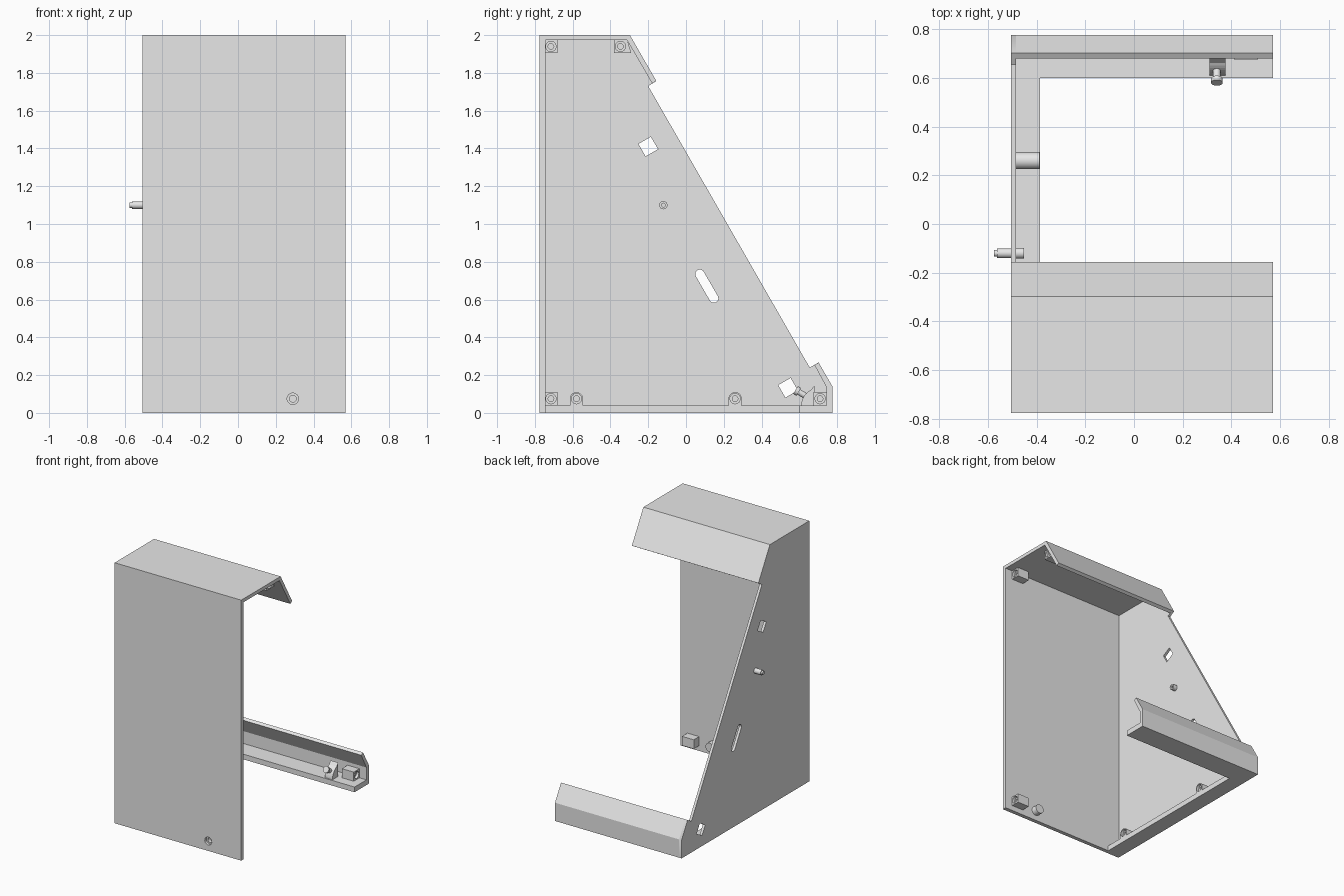
import bpy, bmesh, math
from mathutils import Vector

cube = bpy.data.objects.get("Cube")
if cube:
    bpy.data.objects.remove(cube, do_unlink=True)

grey = bpy.data.materials.new("plain grey")
grey.use_nodes = True
grey.diffuse_color = (0.8, 0.8, 0.8, 1)
grey.node_tree.nodes["Principled BSDF"].inputs["Base Color"].default_value = (0.8, 0.8, 0.8, 1)

X_OUT, X_IN, X_END = -0.505, -0.485, 0.57   # closed side, its inner face, open end
SLOPE = Vector((0.5, -0.866))               # direction of the slanted side in (y, z)
NORMAL = Vector((0.866, 0.5))


def finish(name, bm):
    bmesh.ops.recalc_face_normals(bm, faces=bm.faces)
    me = bpy.data.meshes.new(name)
    bm.to_mesh(me)
    bm.free()
    me.materials.append(grey)
    ob = bpy.data.objects.new(name, me)
    bpy.context.collection.objects.link(ob)
    return ob


def extrude(name, profile, x0, x1):
    """Extrude a (y, z) outline along x."""
    bm = bmesh.new()
    face = bm.faces.new([bm.verts.new((x0, p[0], p[1])) for p in profile])
    new = bmesh.ops.extrude_face_region(bm, geom=[face])["geom"]
    moved = [v for v in new if isinstance(v, bmesh.types.BMVert)]
    bmesh.ops.translate(bm, verts=moved, vec=(x1 - x0, 0, 0))
    return finish(name, bm)


def rod(name, start, end, radius, sides=24):
    a, b = Vector(start), Vector(end)
    bm = bmesh.new()
    bmesh.ops.create_cone(bm, cap_ends=True, segments=sides, radius1=radius,
                          radius2=radius, depth=(b - a).length)
    bm.transform((b - a).to_track_quat("Z", "Y").to_matrix().to_4x4())
    bmesh.ops.translate(bm, verts=bm.verts, vec=(a + b) / 2)
    ob = finish(name, bm)
    smooth(ob)
    return ob


def smooth(ob):
    bpy.ops.object.select_all(action="DESELECT")
    ob.select_set(True)
    bpy.context.view_layer.objects.active = ob
    bpy.ops.object.shade_smooth_by_angle(angle=math.radians(35))


def cut(ob, cutter):
    cutter.hide_render = True
    mod = ob.modifiers.new("cut", "BOOLEAN")
    mod.operation, mod.solver, mod.object = "DIFFERENCE", "EXACT", cutter
    bpy.context.view_layer.objects.active = ob
    bpy.ops.object.modifier_apply(modifier=mod.name)
    bpy.data.objects.remove(cutter, do_unlink=True)


def arc(cy, cz, r, a0, a1, n=10):
    steps = [math.radians(a0 + (a1 - a0) * i / n) for i in range(n + 1)]
    return [(cy + r * math.cos(t), cz + r * math.sin(t)) for t in steps]


# Closed side panel with the slanted edge stepped in between the two lips
side = extrude("side_panel", [
    (-0.775, 0), (0.775, 0), (0.775, 0.14), (0.702, 0.267), (0.655, 0.24),
    (-0.2, 1.73), (-0.157, 1.757), (-0.297, 2), (-0.775, 2)], X_OUT, X_IN)

# Two tilted square windows
for y, z in ((-0.2, 1.41), (0.54, 0.133)):
    c = Vector((y, z))
    corners = [c + 0.038 * (SLOPE * a + NORMAL * b)
               for a, b in ((-1, -1), (1, -1), (1, 1), (-1, 1))]
    cut(side, extrude("window_cutter", corners, -0.6, -0.4))

# Tilted round-ended slot
cut(side, extrude("slot_cutter",
                  arc(0.073, 0.735, 0.024, 30, 210) + arc(0.147, 0.607, 0.024, 210, 390),
                  -0.6, -0.4))
smooth(side)

# Front, roof and upper lip as one folded sheet
shell = extrude("front_roof_shell", [
    (-0.775, 0), (-0.745, 0), (-0.745, 1.973), (-0.312, 1.973), (-0.179, 1.744),
    (-0.157, 1.757), (-0.297, 2), (-0.775, 2)], X_IN, X_END)

# Stepped screw hole in the front
HOLE = Vector((0.29, 0, 0.075))
screw_boss = rod("front_screw_boss", HOLE + Vector((0, -0.746, 0)),
                 HOLE + Vector((0, -0.70, 0)), 0.035)
for r, depth in ((0.03, 0.02), (0.018, 0.05)):
    for part in (shell, screw_boss):
        cut(part, rod("screw_cutter", HOLE + Vector((0, -0.8, 0)),
                      HOLE + Vector((0, -0.775 + depth, 0)), r))
for part in (shell, screw_boss):
    smooth(part)

# Back bar with its lip, and the floor strip along the closed side
extrude("back_bar", [
    (0.6, 0), (0.775, 0), (0.775, 0.14), (0.702, 0.267), (0.68, 0.254),
    (0.744, 0.135), (0.744, 0.04), (0.6, 0.04)], X_IN, X_END)
extrude("floor_strip", [(-0.745, 0), (0.6, 0), (0.6, 0.04), (-0.745, 0.04)], X_IN, -0.385)


# Screw bosses with a stepped bore facing the open side
def boss(name, outline, y, z, x0, x1):
    ob = extrude(name, outline, x0, x1)
    for r, depth in ((0.027, 0.02), (0.015, 0.08)):
        cut(ob, rod("bore_cutter", (x1 + 0.05, y, z), (x1 - depth, y, z), r))
    smooth(ob)


for name, y in (("floor_boss_front", -0.58), ("floor_boss_back", 0.26)):
    boss(name, [(y - 0.035, 0.03), (y + 0.035, 0.03)] + arc(y, 0.075, 0.035, 0, 180),
         y, 0.075, X_IN, -0.387)

# Corner bosses: each is a block reaching into its neighbouring walls
for name, y, z, y0, y1, z0, z1 in (
        ("lower_front_boss", -0.715, 0.075, -0.75, -0.68, 0.04, 0.11),
        ("upper_front_boss", -0.715, 1.94, -0.75, -0.68, 1.905, 1.98),
        ("upper_back_boss", -0.347, 1.94, -0.382, -0.29, 1.905, 1.98),
        ("lower_back_boss", 0.71, 0.075, 0.675, 0.75, 0.035, 0.11)):
    top = [(y1, z1), (y0, z1)]
    if name == "upper_back_boss":
        top = [(-0.312, z1), (y0, z1)]
    boss(name, [(y0, z0), (y1, z0)] + top, y, z, 0.41, 0.51)

# Side pin, its slotted tip and the nut inside
rod("side_pin", (-0.562, -0.12, 1.1), (X_OUT + 0.005, -0.12, 1.1), 0.02)
tip = rod("side_pin_tip", (-0.575, -0.12, 1.1), (-0.56, -0.12, 1.1), 0.014)
nut = rod("side_pin_collar", (X_IN - 0.005, -0.12, 1.1), (-0.452, -0.12, 1.1), 0.022)
cut(nut, rod("collar_cutter", (-0.4, -0.12, 1.1), (-0.47, -0.12, 1.1), 0.01))
smooth(nut)

# Curved bracket on the back bar holding a tilted stud
extrude("stud_bracket", [(0.68, 0.035), (0.68, 0.145)] + arc(0.70, 0.04, 0.09, 115, 180, 8)
        + [(0.61, 0.035)], 0.31, 0.375)
rod("stud", (0.34, 0.65, 0.08), (0.34, 0.585, 0.118), 0.016)
rod("stud_head", (0.34, 0.597, 0.111), (0.34, 0.58, 0.121), 0.024)
